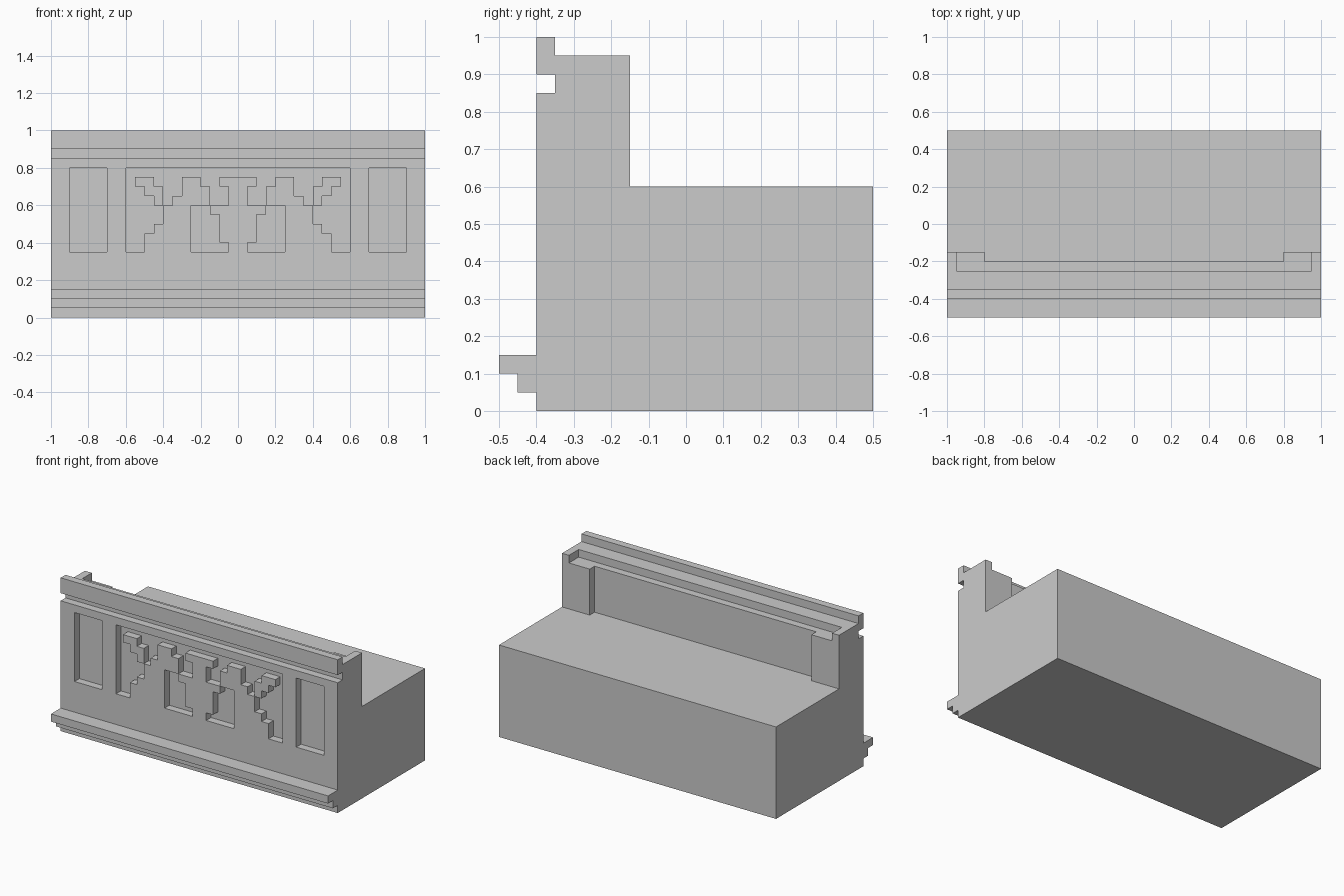
import bpy, bmesh

if "Cube" in bpy.data.objects:
    bpy.data.objects.remove(bpy.data.objects["Cube"])


def prism(name, pts, axis, lo, hi):
    """Extrude a 2D outline along x (pts are y,z) or along y (pts are x,z)."""
    def place(p, t):
        return (t, p[0], p[1]) if axis == 'x' else (p[0], t, p[1])
    bm = bmesh.new()
    a = [bm.verts.new(place(p, lo)) for p in pts]
    b = [bm.verts.new(place(p, hi)) for p in pts]
    bm.faces.new(a)
    bm.faces.new(b[::-1])
    n = len(pts)
    for i in range(n):
        j = (i + 1) % n
        bm.faces.new((a[j], a[i], b[i], b[j]))
    bmesh.ops.recalc_face_normals(bm, faces=bm.faces[:])
    me = bpy.data.meshes.new(name)
    bm.to_mesh(me)
    bm.free()
    ob = bpy.data.objects.new(name, me)
    bpy.context.collection.objects.link(ob)
    return ob


def rect(u0, u1, v0, v1):
    return [(u0, v0), (u1, v0), (u1, v1), (u0, v1)]


def mirrored(pts):
    return [(-x, z) for x, z in reversed(pts)]


def cut(target, cutter):
    cutter.hide_render = True
    mod = target.modifiers.new("cut", 'BOOLEAN')
    mod.operation = 'DIFFERENCE'
    mod.solver = 'EXACT'
    mod.object = cutter
    bpy.context.view_layer.objects.active = target
    bpy.ops.object.modifier_apply(modifier=mod.name)
    bpy.data.objects.remove(cutter)


# Main block: side profile with foot moulding, top groove and lip
body = prism("cornice_block", [
    (-.4, 0), (.5, 0), (.5, .6), (-.15, .6), (-.15, .95), (-.35, .95),
    (-.35, 1), (-.4, 1), (-.4, .9), (-.35, .9), (-.35, .85), (-.4, .85),
    (-.4, .15), (-.5, .15), (-.5, .1), (-.45, .1), (-.45, .05), (-.4, .05)],
    'x', -1, 1)

# Rear ledge between the end rims, and rear wall set back between the piers
cut(body, prism("ledge_cutter", rect(-.25, .1, .9, 1.1), 'x', -.95, .95))
cut(body, prism("wall_cutter", rect(-.2, .1, .6, 1.1), 'x', -.8, .8))

# Front relief: upper field with stepped lower edge (right half, then mirrored)
upper = [(.6, .8), (.6, .6), (.45, .6), (.45, .65), (.5, .65), (.5, .7),
         (.55, .7), (.55, .75), (.45, .75), (.45, .7), (.4, .7), (.4, .6),
         (.35, .6), (.35, .65), (.3, .65), (.3, .75), (.2, .75), (.2, .7),
         (.15, .7), (.15, .6), (.05, .6), (.05, .7), (.1, .7), (.1, .75)]
# Lower recesses on the right half: outer steps, inner steps, end panel
outer = [(.6, .6), (.6, .35), (.5, .35), (.5, .45), (.45, .45), (.45, .5),
         (.4, .5), (.4, .6)]
inner = [(.25, .6), (.25, .35), (.05, .35), (.05, .4), (.1, .4), (.1, .55),
         (.15, .55), (.15, .6)]
panel = rect(.7, .9, .35, .8)

recesses = [upper + mirrored(upper)]
for shape in (outer, inner, panel):
    recesses += [shape, mirrored(shape)]
for shape in recesses:
    cut(body, prism("recess_cutter", shape, 'y', -.6, -.35))

# Tidy: merge flat neighbouring faces
bm = bmesh.new()
bm.from_mesh(body.data)
bmesh.ops.dissolve_limit(bm, angle_limit=.01, verts=bm.verts[:], edges=bm.edges[:])
bm.to_mesh(body.data)
bm.free()
